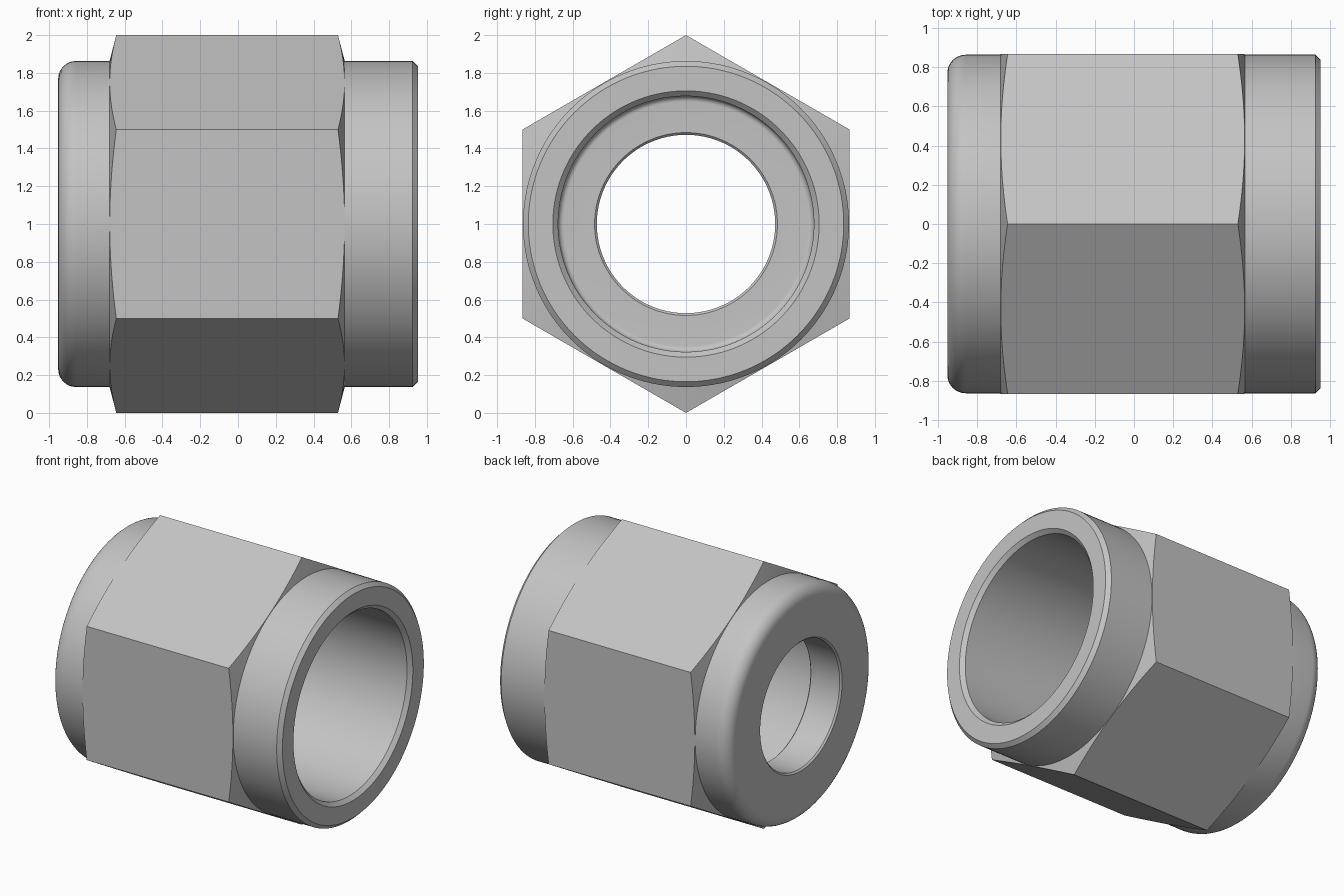
import bpy
import bmesh
from math import cos, sin, pi, radians

cube = bpy.data.objects.get("Cube")
if cube:
    bpy.data.objects.remove(cube)

SEGMENTS = 144            # multiple of six, so every hex corner gets a vertex
HALF = 0.952              # half length along the x axis
SLEEVE = 0.863            # radius of the round ends
FLAT = 0.866              # centre to hex flat
BORE, HOLE = 0.677, 0.472
FLOOR = -0.69             # bottom of the wide bore
HEX_LEFT, HEX_RIGHT = -0.68, 0.565


def fillet(cx, cr, radius, start, end, steps=8):
    """Arc points (x, r) between two angles in degrees."""
    angles = [radians(start + (end - start) * i / steps) for i in range(steps + 1)]
    return [(cx + radius * cos(a), cr + radius * sin(a)) for a in angles]


def section(theta):
    """Closed (x, r) outline; the hex zone follows the angle around the axis."""
    corner = FLAT / cos(theta % (pi / 3) - pi / 6)
    slope = (corner - SLEEVE) * 0.26
    outline = fillet(-HALF + 0.095, SLEEVE - 0.095, 0.095, 180, 90)
    # Hex grip with cone-chamfered corners
    outline += [(HEX_LEFT, SLEEVE), (HEX_LEFT + slope, corner),
                (HEX_RIGHT - slope, corner), (HEX_RIGHT, SLEEVE)]
    # Chamfered open end and wide bore
    outline += [(HALF - 0.028, SLEEVE), (HALF, SLEEVE - 0.028),
                (HALF, BORE + 0.028), (HALF - 0.028, BORE)]
    outline += fillet(FLOOR + 0.03, BORE - 0.03, 0.03, 90, 180)
    # Small through hole, chamfered on both sides
    outline += [(FLOOR, HOLE + 0.012), (FLOOR + -0.012, HOLE),
                (-HALF + 0.012, HOLE), (-HALF, HOLE + 0.012)]
    return outline


# Sweep the section around the x axis
bm = bmesh.new()
rings = []
for i in range(SEGMENTS):
    t = 2 * pi * i / SEGMENTS
    rings.append([bm.verts.new((x, r * sin(t), 1 + r * cos(t))) for x, r in section(t)])
for i, ring in enumerate(rings):
    after = rings[(i + 1) % SEGMENTS]
    for j in range(len(ring)):
        k = (j + 1) % len(ring)
        bm.faces.new((ring[j], ring[k], after[k], after[j]))
bmesh.ops.recalc_face_normals(bm, faces=bm.faces)
mesh = bpy.data.meshes.new("hex_nut")
bm.to_mesh(mesh)
bm.free()

# Plain grey metal
steel = bpy.data.materials.new("steel_grey")
steel.use_nodes = True
steel.diffuse_color = (0.55, 0.55, 0.55, 1)
steel.node_tree.nodes["Principled BSDF"].inputs["Base Color"].default_value = (0.55, 0.55, 0.55, 1)
mesh.materials.append(steel)

nut = bpy.data.objects.new("hex_nut", mesh)
bpy.context.collection.objects.link(nut)
bpy.ops.object.select_all(action="DESELECT")
nut.select_set(True)
bpy.context.view_layer.objects.active = nut
bpy.ops.object.shade_smooth_by_angle(angle=radians(30))
